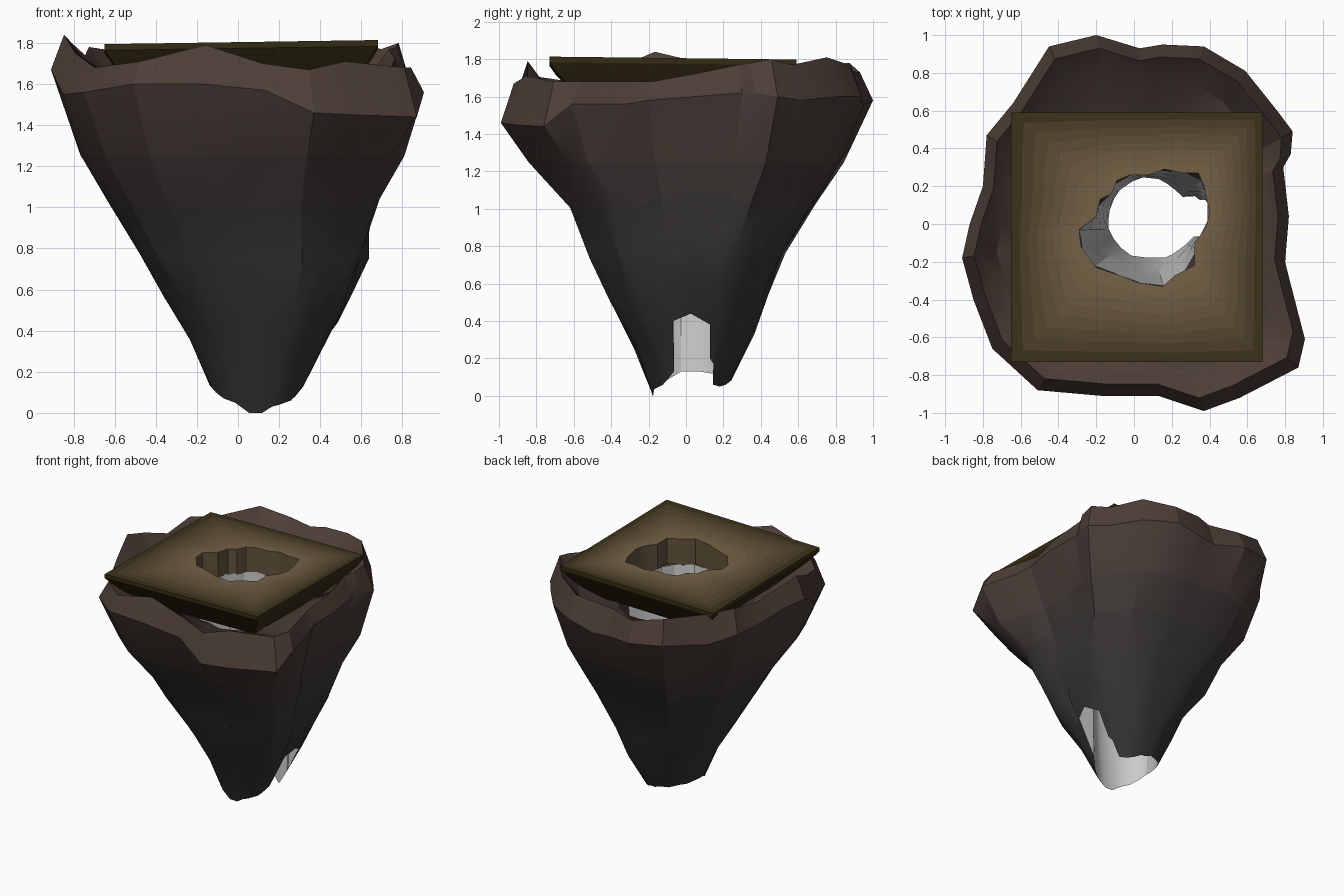
import bpy, math, random
from mathutils import Vector

if "Cube" in bpy.data.objects:
    bpy.data.objects.remove(bpy.data.objects["Cube"])

random.seed(4)


def material(name, rgb):
    m = bpy.data.materials.new(name)
    m.diffuse_color = (*rgb, 1)
    m.use_nodes = True
    m.node_tree.nodes["Principled BSDF"].inputs["Base Color"].default_value = m.diffuse_color
    return m


def mix(a, b, t):
    return tuple(p + (q - p) * t for p, q in zip(a, b))


def loft(name, rows, bands=None, angle=30):
    """Skin closed rings of equal length; bands gives one material per strip."""
    n = len(rows[0])
    verts = [p for r in rows for p in r]
    faces = [(i * n + j, i * n + (j + 1) % n, (i + 1) * n + (j + 1) % n, (i + 1) * n + j)
             for i in range(len(rows) - 1) for j in range(n)]
    me = bpy.data.meshes.new(name)
    me.from_pydata(verts, [], faces)
    ob = bpy.data.objects.new(name, me)
    bpy.context.collection.objects.link(ob)
    if bands:
        for m in bands:
            me.materials.append(m)
        for k, f in enumerate(me.polygons):
            f.material_index = k // n
    bpy.ops.object.select_all(action='DESELECT')
    ob.select_set(True)
    bpy.context.view_layer.objects.active = ob
    bpy.ops.object.shade_smooth_by_angle(angle=math.radians(angle))
    return ob


def ray(poly, c, a):
    """Where a ray from c at angle a leaves a polygon."""
    d = Vector((math.cos(a), math.sin(a)))
    best = 0.01
    for i, p in enumerate(poly):
        p, q = Vector(p) - c, Vector(poly[(i + 1) % len(poly)]) - c
        e = q - p
        den = d.x * e.y - d.y * e.x
        if abs(den) < 1e-9:
            continue
        t = (p.x * e.y - p.y * e.x) / den
        s = (p.x * d.y - p.y * d.x) / den
        if -1e-4 <= s <= 1 + 1e-4 and t > best:
            best = t
    return c + d * best


# Rock columns: x, y of the rim, z of its widest line, z of its crest, z of the bottom edge
columns = [
    (.82, .04, 1.60, 1.72, .44), (.79, .30, 1.62, 1.77, .38), (.83, .37, 1.62, 1.78, .20),
    (.84, .49, 1.60, 1.80, .17), (.75, .61, 1.58, 1.77, .06), (.59, .81, 1.60, 1.81, .05),
    (.37, .94, 1.60, 1.77, .06), (.15, .95, 1.55, 1.76, .08), (.03, .93, 1.55, 1.74, .08),
    (-.20, 1.0, 1.58, 1.73, .10), (-.45, .94, 1.60, 1.78, .10), (-.64, .64, 1.55, 1.76, .12),
    (-.78, .47, 1.60, 1.78, .12), (-.80, .20, 1.60, 1.74, .13), (-.87, .0, 1.66, 1.80, .13),
    (-.91, -.18, 1.67, 1.84, .13), (-.85, -.40, 1.55, 1.75, .10), (-.75, -.66, 1.56, 1.68, .07),
    (-.51, -.88, 1.60, 1.71, .05), (-.17, -.91, 1.60, 1.79, .0), (.13, -.91, 1.57, 1.70, .0),
    (.37, -.99, 1.46, 1.67, .03), (.56, -.92, 1.45, 1.71, .04), (.87, -.76, 1.44, 1.68, .06),
    (.905, -.61, 1.56, 1.68, .08), (.83, -.32, 1.56, 1.68, .13), (.80, -.20, 1.58, 1.68, .40)]

# Rock body extents by height: z, x min, x max, y min, y max
levels = [(0, -.09, .27, -.18, .20), (.25, -.18, .39, -.28, .33), (.48, -.30, .52, -.41, .42),
          (.72, -.47, .64, -.51, .51), (1.0, -.62, .71, -.64, .68), (1.25, -.77, .80, -.84, .84)]


def body(col, z, jitter=0):
    """Point of a column at height z, rounder towards the bottom."""
    i = max(k for k in range(len(levels) - 1) if levels[k][0] <= z + 1e-6)
    a, b = levels[i], levels[i + 1]
    _, x0, x1, y0, y1 = mix(a, b, (z - a[0]) / (b[0] - a[0]))
    u = Vector((col[0] / .905, col[1] / .99))
    u *= u.length ** (z / 1.4 - 1) * (1 + random.uniform(-jitter, jitter))
    return ((x0 + x1) / 2 + u.x * (x1 - x0) / 2, (y0 + y1) / 2 + u.y * (y1 - y0) / 2, z)


# Rock shell: jagged bottom, flaring body, rim, crest and the bowl inside it
rows = []
for k, lv in enumerate(levels):
    rows.append([body(c, c[4] + lv[0] * (1.25 - c[4]) / 1.25, .035 if k else 0)
                 for c in columns])
rows.append([c[:3] for c in columns])
rows.append([(c[0] * .93, c[1] * .93, c[3]) for c in columns])
rows.append([(c[0] * .80, c[1] * .80, 1.63) for c in columns])
rows.append([(c[0] * .50, c[1] * .50, 1.50) for c in columns])
dark, brown = (.036, .034, .036), (.075, .048, .038)
shades = [0, 0, .05, .15, .35, .7, 1, 1, .8]
loft("rock_shell", rows, [material("rock_%d" % i, mix(dark, brown, s))
                          for i, s in enumerate(shades)], 25)

# Square plate with an irregular hole
hole = [(.40, .06), (.37, .20), (.34, .27), (.26, .27), (.16, .29), (.08, .26), (-.02, .26),
        (-.09, .23), (-.12, .16), (-.18, .13), (-.20, .04), (-.29, -.03), (-.28, -.12),
        (-.20, -.23), (-.08, -.27), (.02, -.31), (.15, -.33), (.22, -.27), (.32, -.22),
        (.32, -.10), (.38, -.02)]
square = [(.68, -.73), (.68, .59), (-.65, .59), (-.65, -.73)]
centre = Vector((.08, -.02))
angles = sorted(math.atan2(p[1] - centre.y, p[0] - centre.x) for p in hole + square)
inner = [ray(hole, centre, a) for a in angles]
outer = [ray(square, centre, a) for a in angles]


def plate_ring(t, scale, drop):
    """Ring between hole (t=0) and border (t=1), on a slightly tilted plane."""
    ring = []
    for p, q in zip(inner, outer):
        v = p.lerp(q, t)
        v = centre + (v - centre) * scale
        ring.append((v.x, v.y, 1.795 + .015 * v.x - .012 * v.y - drop))
    return ring


steps = 8
rows = [plate_ring(1, .72, .25), plate_ring(1, .95, .08), plate_ring(1, 1, .03)]
rows += [plate_ring(1 - i / steps, 1, 0) for i in range(steps + 1)]
rows += [plate_ring(0, 1, .2)]
edge, mid = (.036, .025, .007), (.190, .130, .066)
bands = [material("plate_edge_%d" % i, edge) for i in range(3)]
bands += [material("plate_%d" % i, mix(edge, mid, ((i + .3) / steps) ** .85)) for i in range(steps)]
bands += [material("plate_hole", (.12, .085, .045))]
loft("top_plate", rows, bands)

# Tunnel from the plate hole down to the bottom edge of the rock
bottom = [Vector(body(c, c[4])) for c in columns]
top = []
for b in bottom:
    p = ray(hole, centre, math.atan2(b.y - centre.y, b.x - centre.x))
    top.append(Vector((p.x, p.y, 1.60)))
rows = [[a.lerp(b, t) for a, b in zip(top, bottom)] for t in (0, .35, .7, 1)]
loft("tunnel", rows, None, 25)
